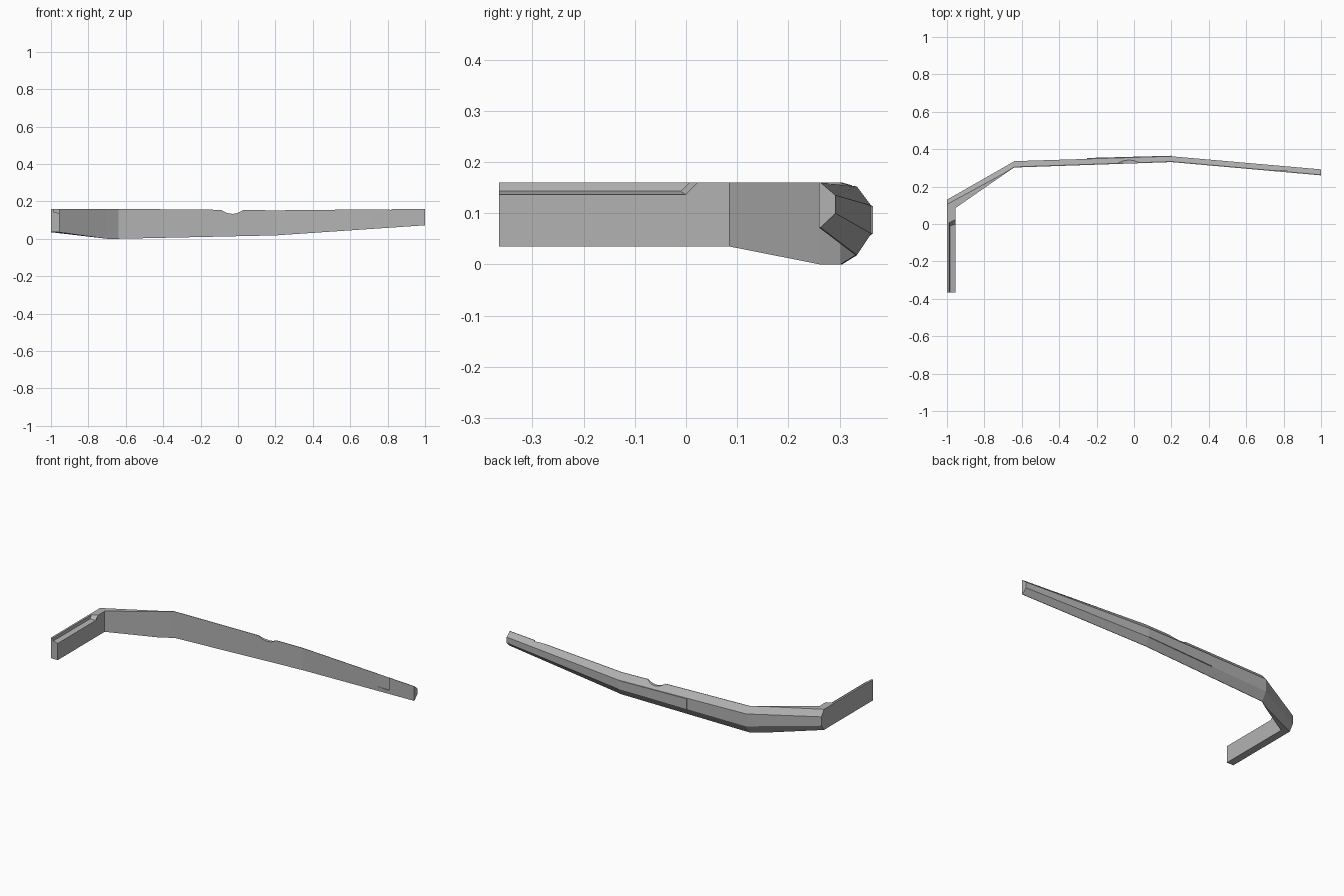
import bpy, bmesh, math

if "Cube" in bpy.data.objects:
    bpy.data.objects.remove(bpy.data.objects["Cube"])

grey = bpy.data.materials.new("mid grey")
grey.use_nodes = True
grey.diffuse_color = (0.45, 0.45, 0.45, 1)
grey.node_tree.nodes["Principled BSDF"].inputs["Base Color"].default_value = (0.45, 0.45, 0.45, 1)


def loft(name, sections):
    """Closed solid through matching rings of points."""
    bm = bmesh.new()
    rings = [[bm.verts.new(p) for p in s] for s in sections]
    n = len(rings[0])
    for a, b in zip(rings, rings[1:]):
        for i in range(n):
            j = (i + 1) % n
            bm.faces.new((a[i], a[j], b[j], b[i]))
    bm.faces.new(rings[0])
    bm.faces.new(rings[-1])
    bmesh.ops.recalc_face_normals(bm, faces=bm.faces)
    mesh = bpy.data.meshes.new(name)
    bm.to_mesh(mesh)
    bm.free()
    ob = bpy.data.objects.new(name, mesh)
    bpy.context.collection.objects.link(ob)
    mesh.materials.append(grey)
    return ob


def carve(target, cutter):
    cutter.hide_render = True
    mod = target.modifiers.new("cut", "BOOLEAN")
    mod.operation = "DIFFERENCE"
    mod.solver = "EXACT"
    mod.object = cutter
    bpy.context.view_layer.objects.active = target
    bpy.ops.object.modifier_apply(modifier=mod.name)
    bpy.data.objects.remove(cutter)


def section(front, mid, back, bottom, low, high, top):
    """Flat front, chamfered back: six points."""
    return [(*front, bottom), (*front, top), (*mid, top),
            (*back, high), (*back, low), (*mid, bottom)]


# Bent rail: short leg, corner, angled piece, long bar
rail = loft("bent_rail", [
    section((-.955, -.365), (-1, -.365), (-1, -.365), .035, .07, .124, .16),
    section((-.955, .085), (-1, .105), (-1, .13), .035, .07, .124, .16),
    section((-.70, .262), (-.70, .268), (-.70, .301), 0, .052, .124, .16),
    section((-.64, .302), (-.64, .305), (-.64, .336), 0, .048, .124, .16),
    section((.2, .331), (.2, .334), (.2, .362), .018, .06, .115, .152),
    section((1, .26), (1, .263), (1, .292), .072, .10, .135, .16),
])

# Ledge cut along the inside of the leg, with a slanted end
ledge = [(-.94, .133), (-.985, .143), (-.99, .17), (-.94, .17)]
ends = [.003, -.01, .017, .04]
carve(rail, loft("ledge_cutter", [
    [(x, -.4, z) for x, z in ledge],
    [(x, y, z) for (x, z), y in zip(ledge, ends)],
]))

# Rounded notch in the top edge
arc = [math.tau * i / 20 for i in range(20)]
carve(rail, loft("notch_cutter", [
    [(-.03 + .09 * math.sin(a), y, .223 - .09 * math.cos(a)) for a in arc]
    for y in (.25, .45)
]))

# Shallow wedge recess on the front near the far end
wedge = [(.72, .25), (.82, .25), (.82, .283), (.72, .284)]
carve(rail, loft("recess_cutter", [[(x, y, z) for x, y in wedge] for z in (.08, .17)]))

# Thin raised pad on the back of the long bar
pad = []
for x, y, low, high in ((-.25, .349, .052, .118), (.2, .361, .06, .114)):
    pad.append([(x, y - .003, low), (x, y + .004, low),
                (x, y + .004, high), (x, y - .003, high)])
loft("back_pad", pad)
